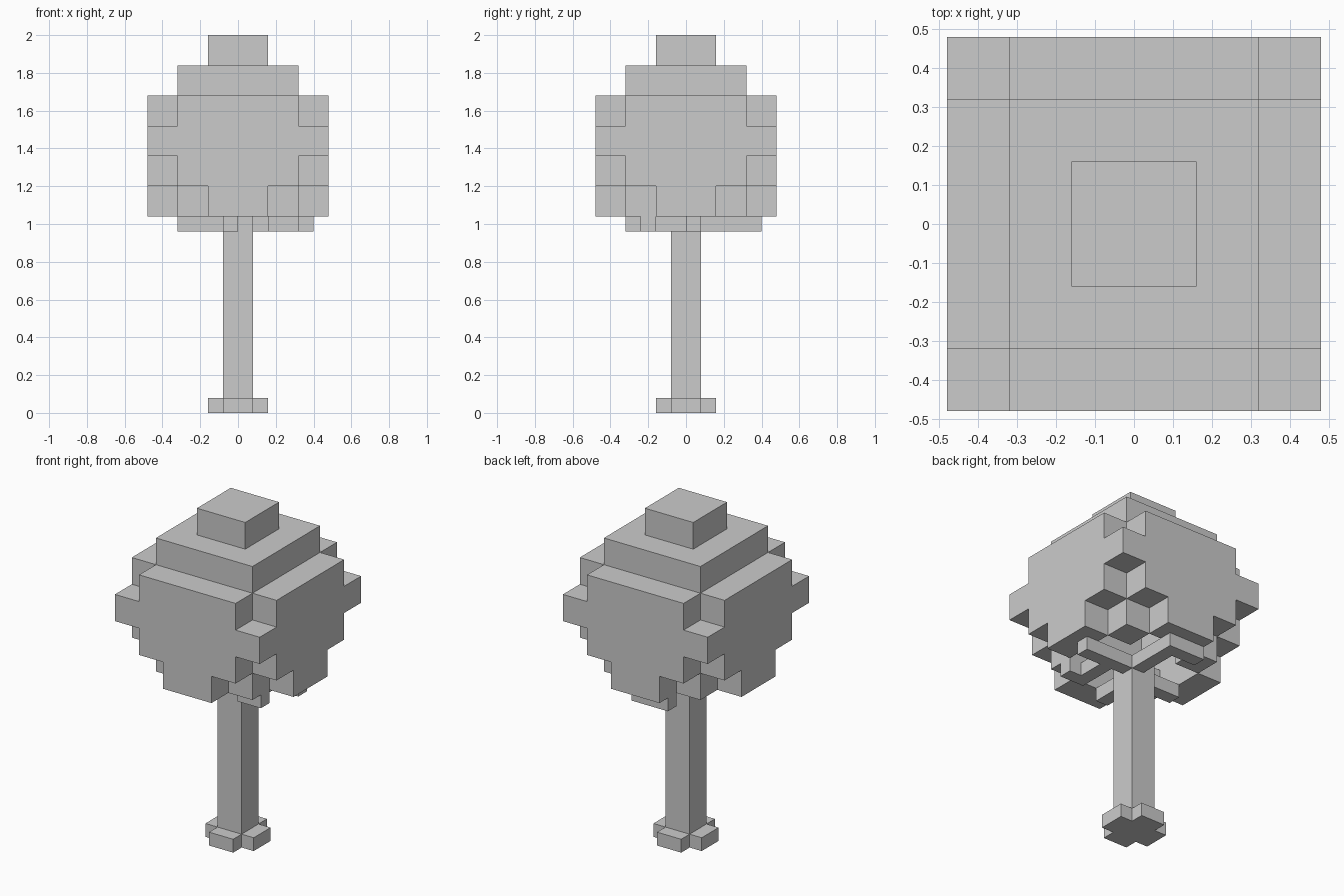
import bpy, bmesh
from mathutils import Vector

if "Cube" in bpy.data.objects:
    bpy.data.objects.remove(bpy.data.objects["Cube"])

U = 0.08  # grid step


def block(x0, x1, y0, y1, z0, z1):
    """Set of grid cells filling a box (in grid steps)."""
    return {(x, y, z) for x in range(x0, x1) for y in range(y0, y1) for z in range(z0, z1)}


def square(r, z0, z1):
    return block(-r, r, -r, r, z0, z1)


def cross(a, b, z0, z1):
    """Plus-shaped slab: two bars with half sizes a x b."""
    return block(-a, a, -b, b, z0, z1) | block(-b, b, -a, a, z0, z1)


def blocky_object(name, cells):
    """Outer skin of the cells, with flat areas merged."""
    bm = bmesh.new()
    for c in cells:
        for axis in range(3):
            for sign in (-1, 1):
                n = list(c)
                n[axis] += sign
                if tuple(n) in cells:
                    continue
                loop = [(-1, -1), (1, -1), (1, 1), (-1, 1)]
                verts = []
                for p, q in (loop if sign > 0 else loop[::-1]):
                    v = Vector(c) + Vector((0.5, 0.5, 0.5))
                    v[axis] += sign * 0.5
                    v[(axis + 1) % 3] += p * 0.5
                    v[(axis + 2) % 3] += q * 0.5
                    verts.append(bm.verts.new(v * U))
                bm.faces.new(verts)
    bmesh.ops.remove_doubles(bm, verts=bm.verts, dist=0.001)
    bmesh.ops.dissolve_limit(bm, angle_limit=0.01, verts=bm.verts, edges=bm.edges)
    mesh = bpy.data.meshes.new(name)
    bm.to_mesh(mesh)
    bm.free()
    ob = bpy.data.objects.new(name, mesh)
    bpy.context.collection.objects.link(ob)
    return ob


# Leaf crown: stepped layers, hollow inside and open underneath
crown = (cross(6, 2, 13, 15) | square(4, 13, 15)
         | cross(6, 4, 15, 17) | square(6, 17, 19) | cross(6, 4, 19, 21)
         | square(4, 21, 23) | square(2, 23, 25))
hollow = cross(4, 2, 13, 15) | square(4, 15, 21) | square(2, 21, 23)
blocky_object("leaf_crown", crown - hollow)

# Trunk with root flare
wood = square(1, 0, 13) | cross(2, 1, 0, 1)
# Branches spreading under the crown
for x0, x1, y0, y1 in ((1, 5, 0, 1), (-4, -1, -1, 0), (0, 1, 1, 5), (-1, 0, -4, -1),
                       (-2, 0, 4, 5),                  # bent end of the rear branch
                       (2, 3, -3, 0), (3, 4, -3, -2)):  # side twig on the right
    wood |= block(x0, x1, y0, y1, 12, 13)
blocky_object("trunk_and_branches", wood)
